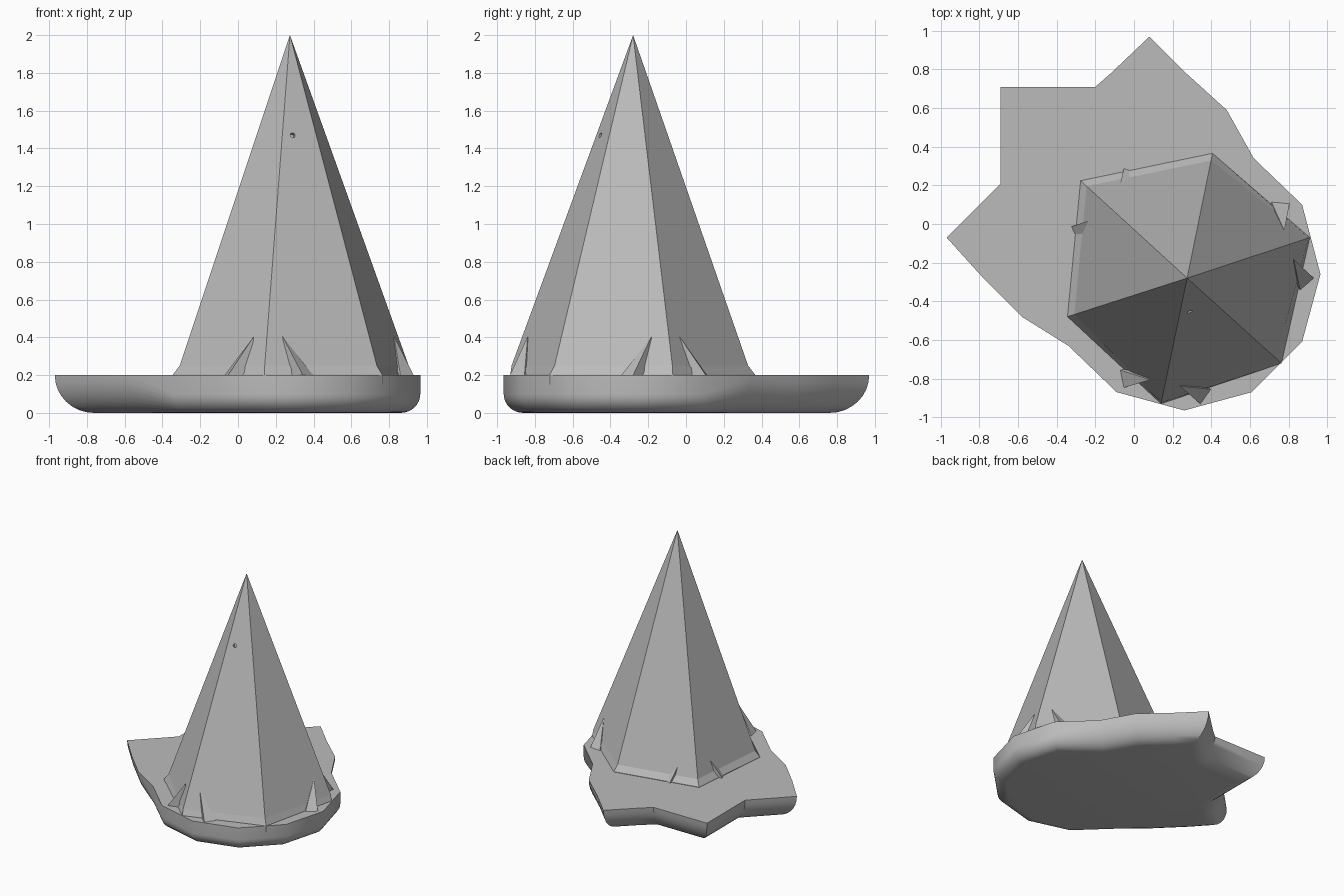
import bpy, bmesh, math
from mathutils import Vector

cube = bpy.data.objects.get("Cube")
if cube:
    bpy.data.objects.remove(cube, do_unlink=True)

grey = bpy.data.materials.new("plain grey")
grey.use_nodes = True
colour = (0.5, 0.5, 0.5, 1)
grey.diffuse_color = colour
grey.node_tree.nodes["Principled BSDF"].inputs["Base Color"].default_value = colour

CENTRE = Vector((0.275, -0.28, 0))
TOP = 0.2


def finish(name, bm, smooth=None):
    bmesh.ops.recalc_face_normals(bm, faces=bm.faces)
    mesh = bpy.data.meshes.new(name)
    bm.to_mesh(mesh)
    bm.free()
    mesh.materials.append(grey)
    obj = bpy.data.objects.new(name, mesh)
    bpy.context.collection.objects.link(obj)
    bpy.ops.object.select_all(action='DESELECT')
    obj.select_set(True)
    bpy.context.view_layer.objects.active = obj
    if smooth:
        bpy.ops.object.shade_smooth_by_angle(angle=math.radians(smooth))
    return obj


def loft(bm, rings):
    """Bridge equal rings of points, capping the first and last."""
    rings = [[bm.verts.new(p) for p in ring] for ring in rings]
    for a, b in zip(rings, rings[1:]):
        for i in range(len(a)):
            j = (i + 1) % len(a)
            bm.faces.new((a[i], a[j], b[j], b[i]))
    bm.faces.new(rings[0])
    bm.faces.new(rings[-1])
    return rings


def mitre(points, i):
    """Inward offset direction of a counter-clockwise outline corner."""
    p = points[i]
    d1 = (p - points[i - 1]).normalized()
    d2 = (points[(i + 1) % len(points)] - p).normalized()
    n1, n2 = Vector((-d1.y, d1.x)), Vector((-d2.y, d2.x))
    return (n1 + n2) / (1 + n1.dot(n2))


# Base plate: spiked rear with a wide curve below, round front with a tight one
spiked = [(-.58, -.48), (-.78, -.28), (-.97, -.07), (-.79, .11), (-.69, .21),
          (-.69, .71), (-.2, .71), (-.12, .78), (.08, .97), (.27, .78),
          (.48, .59), (.62, .34)]
rounded = [(.87, .10), (.965, -.26), (.87, -.61), (.61, -.87),
           (.26, -.965), (-.09, -.87), (-.34, -.63)]
# The outline runs clockwise through the spikes, so reverse it
outline = [Vector(p) for p in reversed(spiked + rounded)]
round_count = len(rounded)
inset = [mitre([*reversed(outline)], i) * -1 for i in range(len(outline))][::-1]
rings = []
STEPS = 8
for s in range(STEPS + 1):
    a = math.pi / 2 * s / STEPS
    ring = []
    for i, p in enumerate(outline):
        width, depth = (.1, .1) if i < round_count else (.15, TOP)
        q = p + inset[i] * width * (1 - math.cos(a))
        ring.append((q.x, q.y, depth * (1 - math.sin(a))))
    rings.append(ring)
rings.insert(0, [(p.x, p.y, TOP) for p in outline])
bm = bmesh.new()
loft(bm, rings)
bmesh.ops.remove_doubles(bm, verts=bm.verts, dist=0.0005)
finish("base_plate", bm, 40)

# Six-sided spire with a small flare at the foot
corners = [(-.25, .20), (.40, .335), (.91, -.07), (.74, -.70), (.14, -.93), (-.315, -.47)]
bm = bmesh.new()
foot, flare, waist = [], [], []
for i, (x, y) in enumerate(corners):
    p = Vector((x, y, 0))
    grow = 1.0 if i in (2, 4) else 1.05
    for ring, scale, z in ((foot, grow, .15), (flare, grow, TOP + .003), (waist, .99, .25)):
        ring.append(CENTRE + (p - CENTRE) * scale + Vector((0, 0, z)))
rings = loft(bm, [foot, flare, waist])
cap = bm.faces[-1] if bm.faces.ensure_lookup_table() is None else None
bm.faces.remove(cap)
apex = bm.verts.new(CENTRE + Vector((0, 0, 2)))
for i in range(6):
    bm.faces.new((rings[-1][i], rings[-1][(i + 1) % 6], apex))
spire = finish("spire", bm)

# Pinholes near the top of the spire
for x, y, radius, angle in ((.29, -.455, .014, -72), (.46, -.24, .006, -18)):
    a = math.radians(angle)
    axis = Vector((math.cos(a), math.sin(a), 0.3))
    bm = bmesh.new()
    bmesh.ops.create_cone(bm, cap_ends=True, segments=12, radius1=radius, radius2=radius, depth=.06)
    turn = axis.to_track_quat('Z', 'Y').to_matrix().to_4x4()
    turn.translation = (x, y, 1.47)
    bm.transform(turn)
    cutter = finish("pinhole_cutter", bm)
    cutter.hide_render = True
    bpy.context.view_layer.objects.active = spire
    cut = spire.modifiers.new("pinhole", 'BOOLEAN')
    cut.operation = 'DIFFERENCE'
    cut.solver = 'EXACT'
    cut.object = cutter
    bpy.ops.object.modifier_apply(modifier=cut.name)
    bpy.data.objects.remove(cutter, do_unlink=True)


def polar(radius, degrees, z):
    a = math.radians(degrees)
    return CENTRE + Vector((radius * math.cos(a), radius * math.sin(a), z))


# Paired fins leaning towards every other corner of the spire
for n, corner in enumerate((18, 138, 258)):
    for side, label in ((1, "a"), (-1, "b")):
        bm = bmesh.new()
        low = TOP - .02
        shape = [(.56, 8, .405), (.655, 18, TOP), (.655, 18, low), (.588, 24, TOP),
                 (.588, 24, low), (.575, 10, low), (.5, 15, low)]
        for radius, turn, z in shape:
            bm.verts.new(polar(radius, corner + side * turn, z))
        bmesh.ops.convex_hull(bm, input=bm.verts)
        finish(f"fin_{n + 1}{label}", bm)
